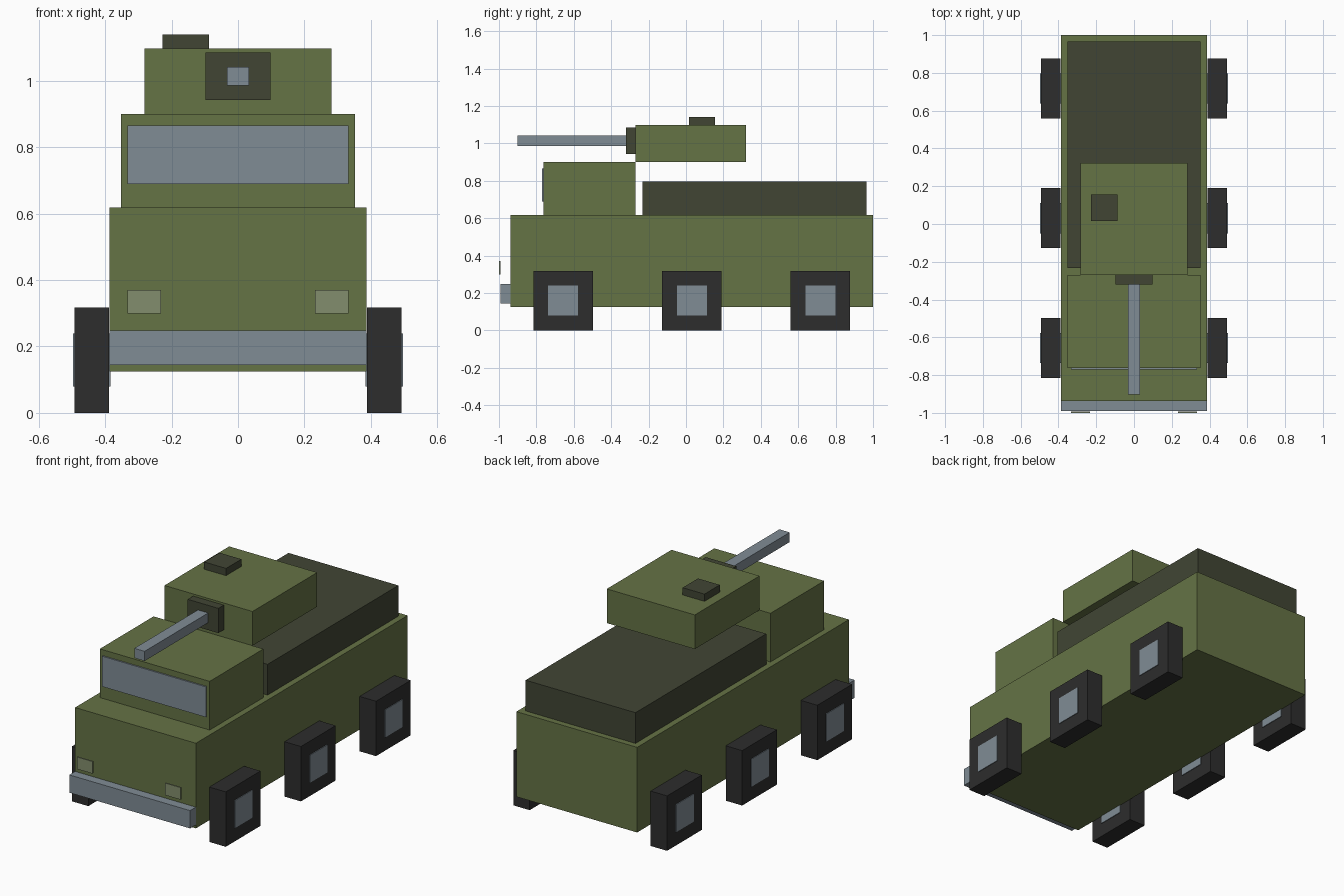
import bpy
import bmesh
from mathutils import Vector

cube = bpy.data.objects.get("Cube")
if cube:
    bpy.data.objects.remove(cube, do_unlink=True)


def material(name, *rgb):
    """Flat material from 0-255 display values, stored as linear colour."""
    linear = [((c / 255 + 0.055) / 1.055) ** 2.4 for c in rgb]
    mat = bpy.data.materials.new(name)
    mat.use_nodes = True
    mat.diffuse_color = (*linear, 1)
    shader = mat.node_tree.nodes["Principled BSDF"]
    shader.inputs["Base Color"].default_value = (*linear, 1)
    shader.inputs["Roughness"].default_value = 0.9
    return mat


olive = material("olive paint", 101, 115, 69)
dark_olive = material("dark olive", 65, 69, 52)
steel = material("blue grey steel", 128, 140, 149)
rubber = material("black rubber", 45, 45, 45)
lamp = material("pale lamp", 130, 141, 109)


def box(name, mat, x, y, z):
    """Box spanning the (low, high) range given on each axis."""
    low, high = (Vector(p) for p in zip(x, y, z))
    bm = bmesh.new()
    bmesh.ops.create_cube(bm, size=1)
    bmesh.ops.scale(bm, vec=high - low, verts=bm.verts)
    mesh = bpy.data.meshes.new(name)
    bm.to_mesh(mesh)
    bm.free()
    mesh.materials.append(mat)
    obj = bpy.data.objects.new(name, mesh)
    obj.location = (low + high) / 2
    bpy.context.collection.objects.link(obj)
    return obj


def centred(half):
    return (-half, half)


# Hull, cab and cargo bed
box("hull", olive, centred(0.387), (-0.938, 1.0), (0.125, 0.618))
box("cab", olive, centred(0.352), (-0.762, -0.27), (0.618, 0.9))
box("windscreen", steel, centred(0.333), (-0.77, -0.761), (0.69, 0.866))
box("cargo_cover", dark_olive, centred(0.352), (-0.232, 0.965), (0.618, 0.796))
box("front_bumper", steel, centred(0.387), (-0.991, -0.938), (0.145, 0.248))

# Turret and gun
box("turret", olive, centred(0.282), (-0.27, 0.322), (0.9, 1.098))
box("turret_hatch", dark_olive, (-0.227, -0.087), (0.015, 0.155), (1.098, 1.14))
box("gun_mantlet", dark_olive, centred(0.098), (-0.32, -0.27), (0.943, 1.086))
box("gun_barrel", steel, centred(0.033), (-0.902, -0.32), (0.986, 1.042))

# Headlights and wheels on both sides
for side, sign in (("left", 1), ("right", -1)):
    def mirrored(inner, outer):
        return sorted((sign * inner, sign * outer))

    box(f"{side}_headlight", lamp, mirrored(0.232, 0.333), (-1.0, -0.992), (0.3, 0.37))
    for place, y in (("front", -0.657), ("middle", 0.031), ("rear", 0.718)):
        box(f"{side}_{place}_tyre", rubber, mirrored(0.388, 0.493),
            (y - 0.159, y + 0.159), (0, 0.318))
        box(f"{side}_{place}_hub", steel, mirrored(0.384, 0.497),
            (y - 0.08, y + 0.08), (0.079, 0.239))
